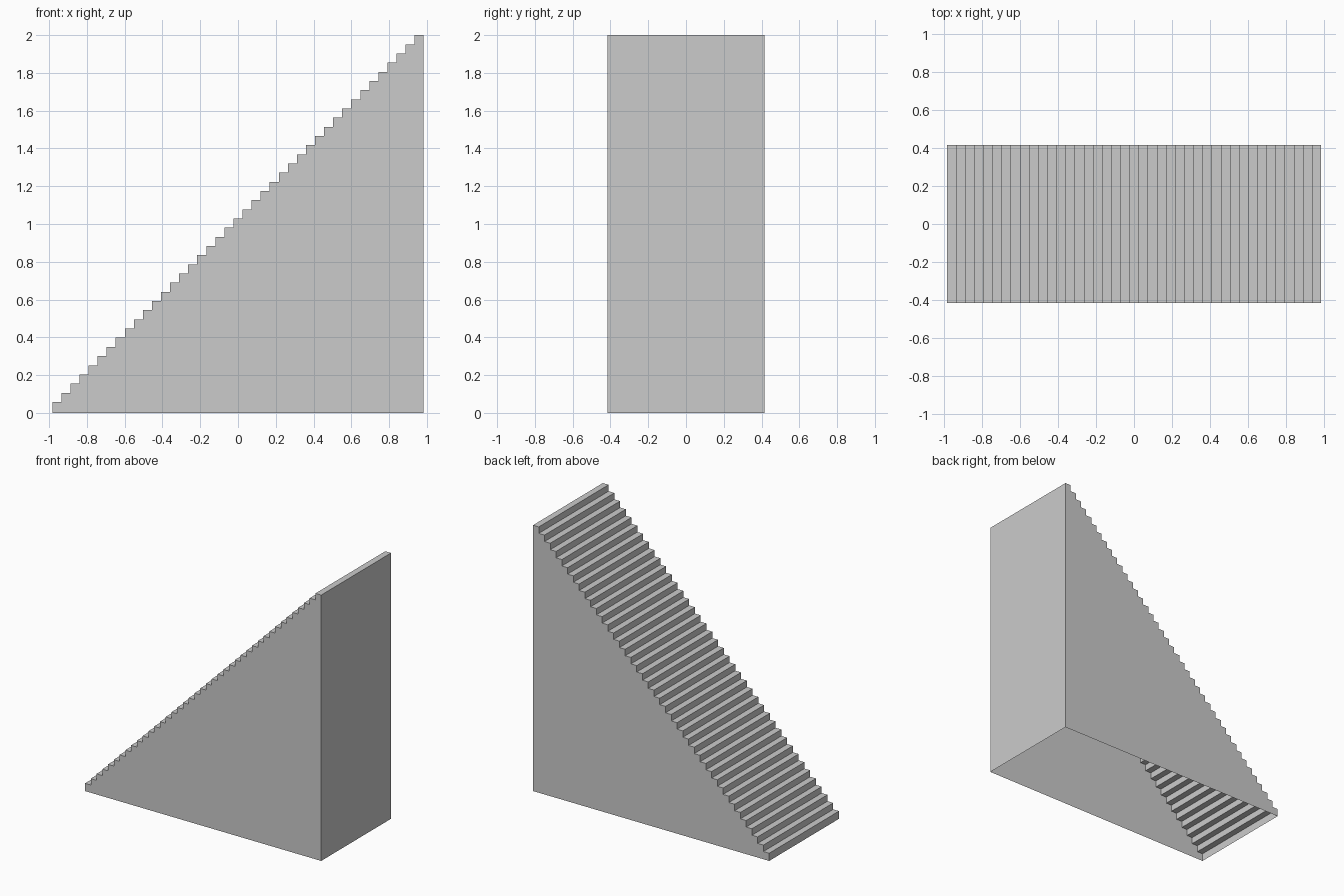
import bpy

if "Cube" in bpy.data.objects:
    bpy.data.objects.remove(bpy.data.objects["Cube"])

STEPS = 41
HALF_X, HALF_Y, HEIGHT = 0.983, 0.415, 2.0
FIRST = 0.058                                # height of the lowest riser
RUN = 2 * HALF_X / STEPS
RISE = (HEIGHT - FIRST) / (STEPS - 1)


def add_mesh(name, verts, faces):
    mesh = bpy.data.meshes.new(name)
    mesh.from_pydata(verts, [], faces)
    mesh.update()
    obj = bpy.data.objects.new(name, mesh)
    bpy.context.collection.objects.link(obj)
    return obj


# Stepped profile in x/z, from the foot of the first riser to the top
profile = [(-HALF_X, 0)]
for i in range(STEPS):
    z = FIRST + i * RISE
    profile += [(-HALF_X + i * RUN, z), (-HALF_X + (i + 1) * RUN, z)]


# Sheet spanning the width along a list of x/z points, facing up and to -x
def add_sheet(name, points):
    verts = [(x, y, z) for x, z in points for y in (-HALF_Y, HALF_Y)]
    faces = [(2 * i, 2 * i + 2, 2 * i + 3, 2 * i + 1) for i in range(len(points) - 1)]
    return add_mesh(name, verts, faces)


# Treads and risers
add_sheet("steps", profile)

# Tall end wall
add_sheet("end_wall", [(HALF_X, HEIGHT), (HALF_X, 0)])

# Two side walls; the underside stays open and the inside is hollow
outline = profile + [(HALF_X, 0)]
for name, y in (("front_side_wall", -HALF_Y), ("back_side_wall", HALF_Y)):
    order = list(range(len(outline)))
    if y < 0:
        order.reverse()
    add_mesh(name, [(x, y, z) for x, z in outline], [order])
